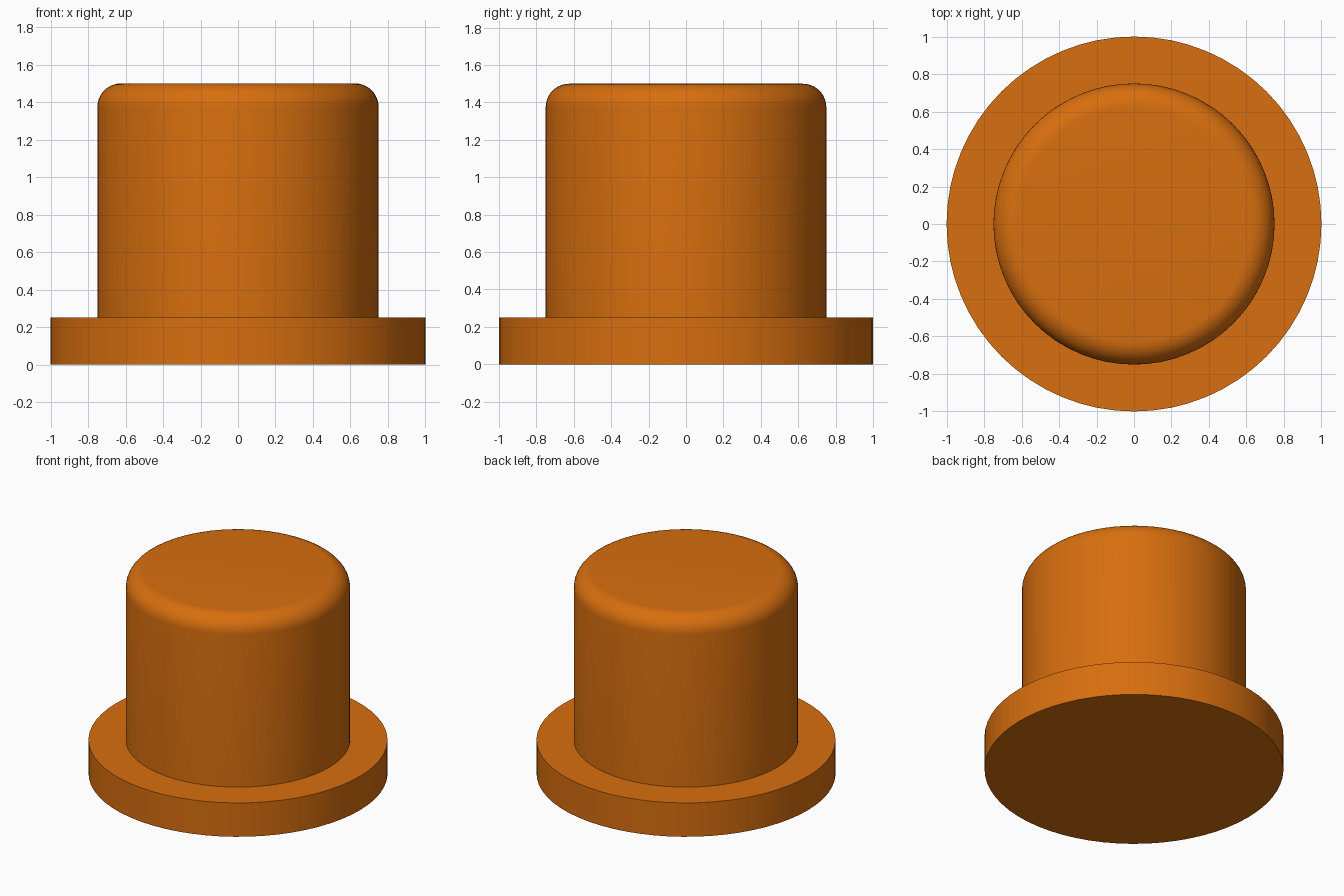
import bpy
import bmesh
import math

cube = bpy.data.objects.get("Cube")
if cube:
    bpy.data.objects.remove(cube, do_unlink=True)

SEGMENTS = 64

orange = bpy.data.materials.new("orange plastic")
orange.use_nodes = True
colour = (0.68, 0.157, 0.0045, 1.0)
orange.diffuse_color = colour
orange.node_tree.nodes["Principled BSDF"].inputs["Base Color"].default_value = colour


def disc(name, radius, z0, z1, fillet=0.0):
    """Upright cylinder from z0 to z1, with an optional rounded top rim."""
    bm = bmesh.new()
    bmesh.ops.create_cone(bm, cap_ends=True, segments=SEGMENTS,
                          radius1=radius, radius2=radius, depth=z1 - z0)
    bmesh.ops.translate(bm, verts=bm.verts, vec=(0, 0, (z0 + z1) / 2))
    if fillet:
        rim = [e for e in bm.edges if all(v.co.z > z1 - 1e-4 for v in e.verts)]
        bmesh.ops.bevel(bm, geom=rim, offset=fillet, offset_type='OFFSET',
                        segments=10, profile=0.5, affect='EDGES')
    mesh = bpy.data.meshes.new(name)
    bm.to_mesh(mesh)
    bm.free()
    mesh.materials.append(orange)
    obj = bpy.data.objects.new(name, mesh)
    bpy.context.collection.objects.link(obj)
    bpy.ops.object.select_all(action='DESELECT')
    obj.select_set(True)
    bpy.context.view_layer.objects.active = obj
    bpy.ops.object.shade_smooth_by_angle(angle=math.radians(30))
    return obj


# Wide flange at the bottom
disc("base_flange", 1.0, 0.0, 0.25)
# Tall round cap with a filleted top rim
disc("button_cap", 0.75, 0.25, 1.5, fillet=0.125)
